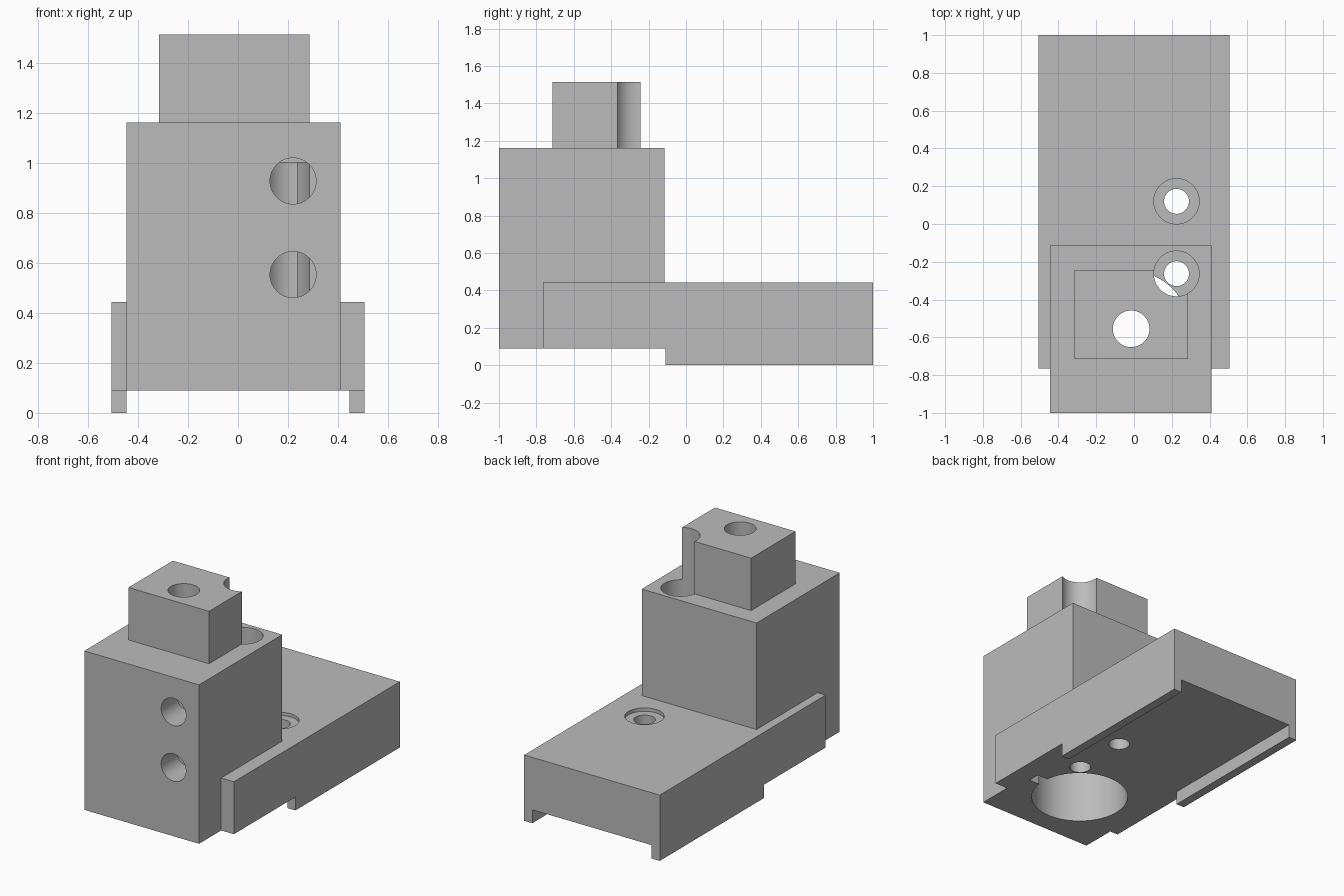
import bpy
import math

old = bpy.data.objects.get("Cube")
if old:
    bpy.data.objects.remove(old, do_unlink=True)

grey = bpy.data.materials.new("plain grey")
grey.use_nodes = True
grey.diffuse_color = (0.5, 0.5, 0.5, 1)
grey.node_tree.nodes["Principled BSDF"].inputs["Base Color"].default_value = grey.diffuse_color


def box(name, x0, x1, y0, y1, z0, z1):
    bpy.ops.mesh.primitive_cube_add(size=1)
    ob = bpy.context.object
    ob.name = name
    ob.location = ((x0 + x1) / 2, (y0 + y1) / 2, (z0 + z1) / 2)
    ob.scale = (x1 - x0, y1 - y0, z1 - z0)
    bpy.ops.object.transform_apply(location=True, rotation=True, scale=True)
    ob.data.materials.append(grey)
    return ob


def hole(name, x, y, z0, z1, radius):
    """Vertical cylinder used as a cutter."""
    bpy.ops.mesh.primitive_cylinder_add(vertices=64, radius=radius, depth=z1 - z0,
                                        location=(x, y, (z0 + z1) / 2))
    ob = bpy.context.object
    ob.name = name
    ob.data.materials.append(grey)
    return ob


def front_hole(name, x, z, y0, y1, radius):
    """Horizontal cylinder running in from the front."""
    ob = hole(name, x, 0, 0, y1 - y0, radius)
    ob.rotation_euler.x = math.pi / 2
    ob.location = (x, (y0 + y1) / 2, z)
    return ob


def combine(body, part, operation):
    mod = body.modifiers.new(part.name, "BOOLEAN")
    mod.operation = operation
    mod.solver = "EXACT"
    mod.object = part
    part.hide_render = True
    bpy.context.view_layer.objects.active = body
    bpy.ops.object.modifier_apply(modifier=mod.name)
    bpy.data.objects.remove(part, do_unlink=True)


# Solid parts: upright block, base slab, two under-rails, top boss
body = box("mount_body", -0.445, 0.41, -1, -0.115, 0.09, 1.16)
combine(body, box("base_slab", -0.505, 0.505, -0.765, 1, 0.09, 0.443), "UNION")
for side, x0, x1 in (("right", -0.505, -0.445), ("left", 0.445, 0.505)):
    combine(body, box(side + "_rail", x0, x1, -0.11, 1, 0, 0.2), "UNION")
combine(body, box("top_boss", -0.315, 0.285, -0.715, -0.243, 1.0, 1.513), "UNION")

# Wide bore from below with its keyway, and the narrow hole through the boss
cx, cy = -0.015, -0.555
combine(body, hole("main_bore", cx, cy, -0.1, 1.0, 0.305), "DIFFERENCE")
combine(body, box("keyway", cx, 0.365, cy - 0.04, cy + 0.04, -0.1, 0.99), "DIFFERENCE")
combine(body, hole("boss_hole", cx, cy, 0.9, 1.7, 0.097), "DIFFERENCE")

# Two counterbored bolt holes; the front one also cuts the boss corner
for i, y in enumerate((0.12, -0.263)):
    combine(body, hole(f"counterbore_{i}", 0.225, y, 0.42, 1.7, 0.12), "DIFFERENCE")
    combine(body, hole(f"bolt_hole_{i}", 0.225, y, -0.1, 0.6, 0.066), "DIFFERENCE")

# Two screw holes from the front into the bore
for i, z in enumerate((0.553, 0.927)):
    combine(body, front_hole(f"screw_hole_{i}", 0.22, z, -1.1, -0.6, 0.092), "DIFFERENCE")

# Single colour, smooth round walls, sharp edges
body.data.materials.clear()
body.data.materials.append(grey)
for poly in body.data.polygons:
    poly.material_index = 0
bpy.ops.object.select_all(action="DESELECT")
body.select_set(True)
bpy.context.view_layer.objects.active = body
bpy.ops.object.shade_smooth_by_angle(angle=math.radians(30))
